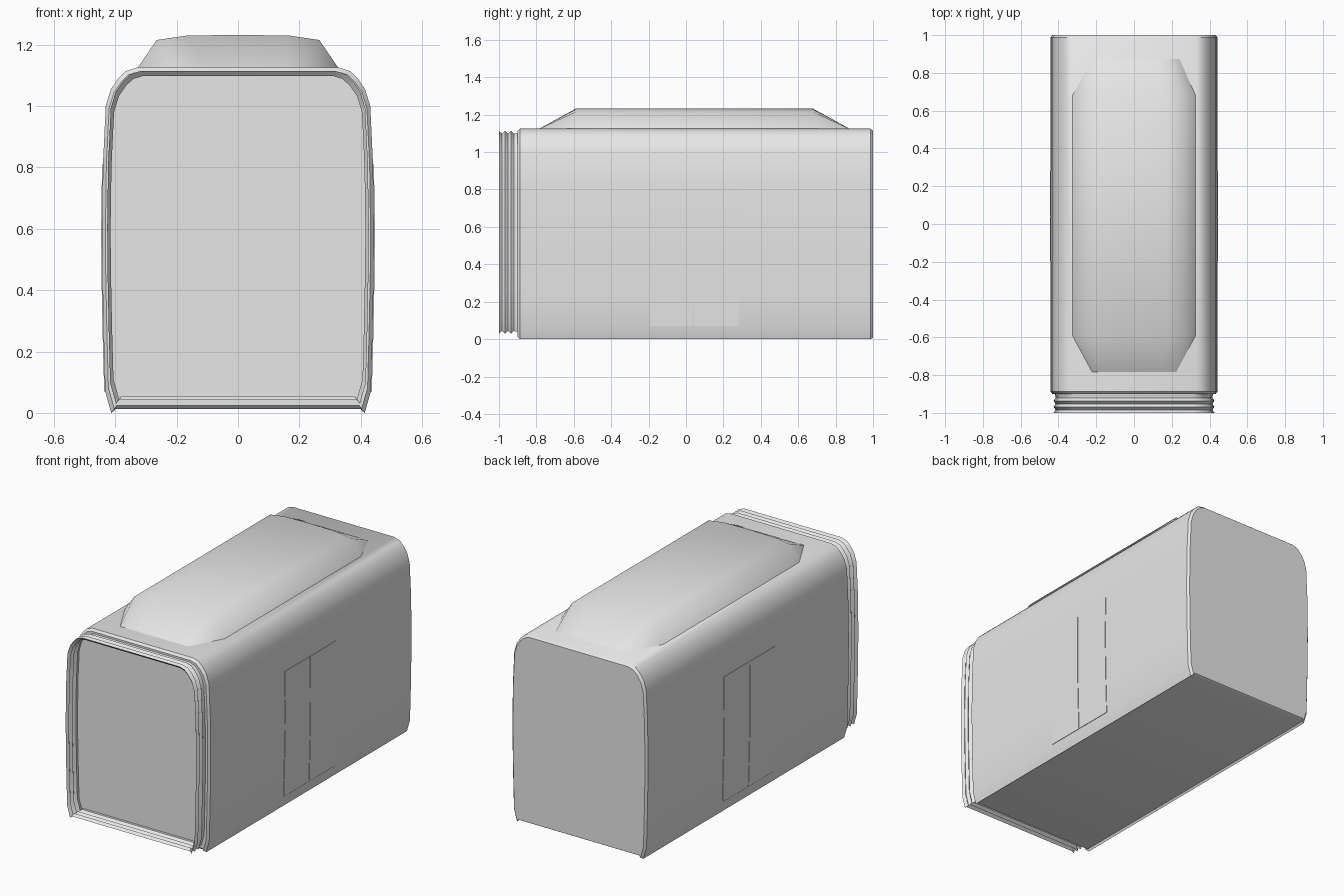
import bpy, bmesh
from math import radians

old = bpy.data.objects.get("Cube")
if old:
    bpy.data.objects.remove(old, do_unlink=True)

grey = bpy.data.materials.new("light_grey")
grey.use_nodes = True
grey.diffuse_color = (0.8, 0.8, 0.8, 1)
grey.node_tree.nodes["Principled BSDF"].inputs["Base Color"].default_value = (0.8, 0.8, 0.8, 1)


def loft(name, rings, cap_start=True, cap_end=True, smooth=40):
    """Skin closed rings of equal length into one object."""
    bm = bmesh.new()
    loops = [[bm.verts.new(p) for p in ring] for ring in rings]
    n = len(loops[0])
    for a, b in zip(loops, loops[1:]):
        for i in range(n):
            j = (i + 1) % n
            bm.faces.new((a[i], a[j], b[j], b[i]))
    if cap_start:
        bm.faces.new(loops[0])
    if cap_end:
        bm.faces.new(loops[-1])
    bmesh.ops.remove_doubles(bm, verts=bm.verts, dist=1e-5)
    bmesh.ops.recalc_face_normals(bm, faces=bm.faces)
    mesh = bpy.data.meshes.new(name)
    bm.to_mesh(mesh)
    bm.free()
    mesh.materials.append(grey)
    mesh.shade_smooth()
    mesh.set_sharp_from_angle(angle=radians(smooth))
    obj = bpy.data.objects.new(name, mesh)
    bpy.context.collection.objects.link(obj)
    return obj


# Half cross-section of the shell, from skirt to roof
HEIGHT = 1.125
half = [(0.405, 0.012), (0.413, 0.0), (0.433, 0.07), (0.438, 0.25), (0.442, 0.45),
        (0.443, 0.6), (0.44, 0.81), (0.431, 1.0), (0.414, 1.055),
        (0.39, 1.09), (0.365, 1.114), (0.33, HEIGHT)]
section = half + [(-x, z) for x, z in reversed(half)]


def ring(y, sx=1.0, low=0.0, high=HEIGHT):
    return [(x * sx, y, low + z / HEIGHT * (high - low)) for x, z in section]


# Main shell with softened ends
loft("body", [ring(-0.9, 0.975, 0.012, 1.113), ring(-0.887),
              ring(0.987), ring(1.0, 0.975, 0.008, 1.115)])

# Open corrugated gangway at the front
folds = []
for k in range(3):
    y = -1 + k * 0.032
    folds += [ring(y, 0.962, 0.03, 1.114), ring(y + 0.016, 0.937, 0.043, 1.098)]
folds.append(ring(-0.898, 0.945, 0.04, 1.102))
loft("gangway_bellows", folds, False, False, 30)

# Roof pod: arched middle whose ends slope down to the roof
pod = [(-0.33, 1.12), (-0.265, 1.215), (-0.17, 1.229), (0, 1.232),
       (0.17, 1.229), (0.265, 1.215), (0.33, 1.12)]


def pod_end(y, left, right):
    return [(left + (right - left) * (x + 0.33) / 0.66, y, 1.122) for x, z in pod]


loft("roof_pod", [pod_end(-0.79, -0.22, 0.27),
                  [(x, -0.59, z) for x, z in pod],
                  [(x, 0.68, z) for x, z in pod],
                  pod_end(0.88, -0.27, 0.24)], False, False, 50)

# Double doors following the side curve, on both sides
door_line = half[2:7]
for side, label in ((1, "left"), (-1, "right")):
    for y0, y1, leaf in ((-0.195, 0.038, "front"), (0.042, 0.28, "rear")):
        outline = [(x + 0.003, z) for x, z in door_line]
        outline += [(x - 0.004, z) for x, z in reversed(door_line)]
        loft(f"{label}_door_{leaf}_leaf",
             [[(side * x, y, z) for x, z in outline] for y in (y0, y1)])
